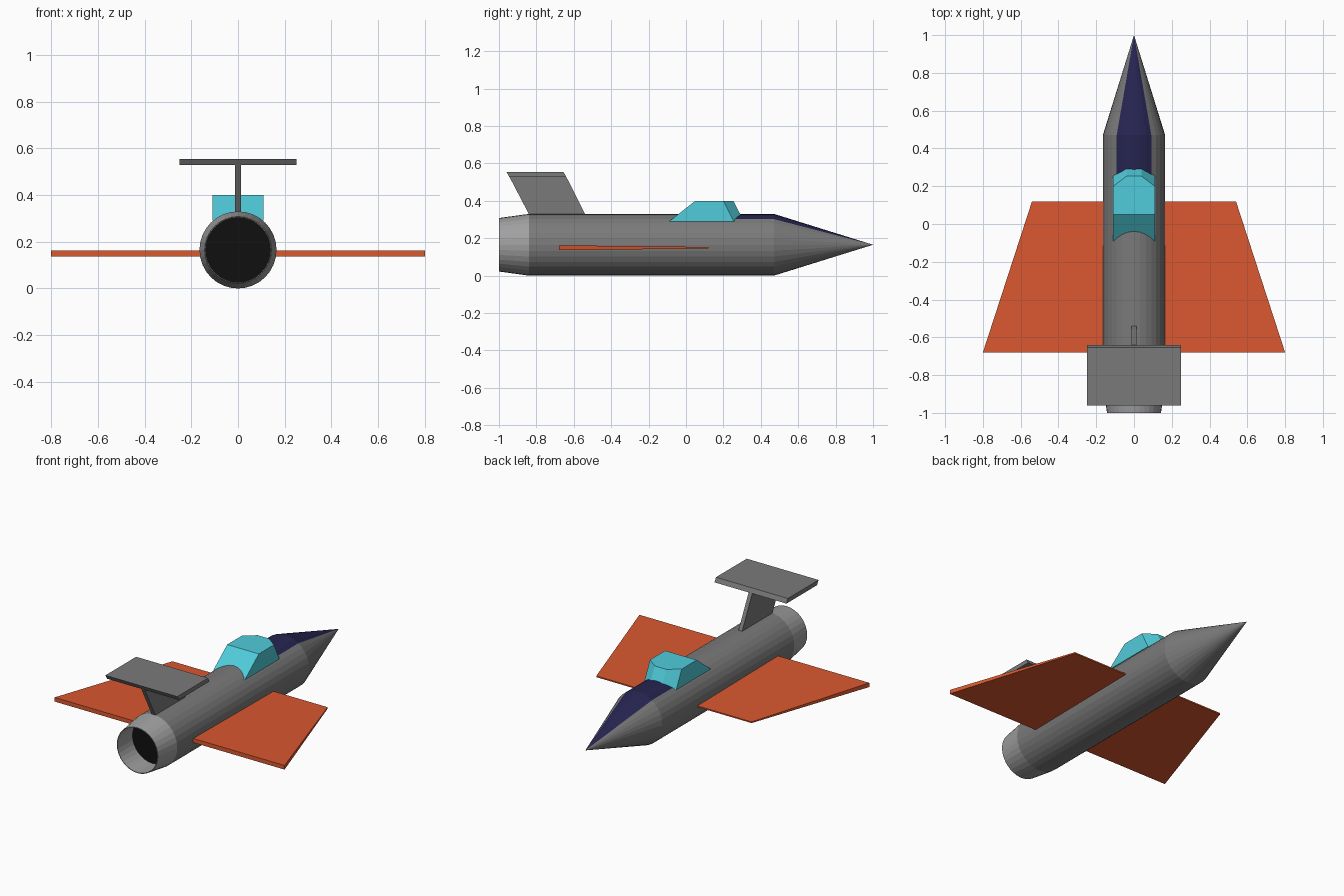
import bpy, bmesh, math

if "Cube" in bpy.data.objects:
    bpy.data.objects.remove(bpy.data.objects["Cube"])


def material(name, r, g, b):
    lin = [c / 12.92 if c <= 0.04045 else ((c + 0.055) / 1.055) ** 2.4
           for c in (r / 255, g / 255, b / 255)]
    m = bpy.data.materials.new(name)
    m.diffuse_color = (*lin, 1)
    m.use_nodes = True
    m.node_tree.nodes["Principled BSDF"].inputs["Base Color"].default_value = m.diffuse_color
    return m


GREY = material("body grey", 122, 122, 122)
LIGHT = material("nozzle light grey", 160, 160, 160)
NAVY = material("nose navy", 38, 36, 80)
BLACK = material("exhaust black", 16, 16, 16)
ORANGE = material("wing orange", 218, 88, 47)
CYAN = material("canopy cyan", 80, 204, 218)

SIDES, AXIS_Z = 32, 0.165


def finish(name, bm, mats, recalc=True):
    if recalc:
        bmesh.ops.recalc_face_normals(bm, faces=bm.faces)
    me = bpy.data.meshes.new(name)
    bm.to_mesh(me)
    bm.free()
    for m in mats:
        me.materials.append(m)
    ob = bpy.data.objects.new(name, me)
    bpy.context.collection.objects.link(ob)
    return ob


def loft(name, lower, upper, mat):
    """Solid between two matching outlines."""
    bm = bmesh.new()
    a = [bm.verts.new(p) for p in lower]
    b = [bm.verts.new(p) for p in upper]
    bm.faces.new(a)
    bm.faces.new(b)
    for i in range(len(a)):
        j = (i + 1) % len(a)
        bm.faces.new((a[i], a[j], b[j], b[i]))
    return finish(name, bm, [mat])


def mirrored(half, z):
    """Full outline in x from its right half."""
    return [(x, y, z) for x, y in half] + [(-x, y, z) for x, y in reversed(half)]


def lathe(name, profile, mats, rule):
    """Turn (y, radius) points around the fuselage axis; rule picks the material."""
    bm = bmesh.new()
    rings = []
    for y, r in profile:
        if r == 0:
            rings.append([bm.verts.new((0, y, AXIS_Z))] * SIDES)
        else:
            rings.append([bm.verts.new((r * math.sin(2 * math.pi * i / SIDES), y,
                                        AXIS_Z + r * math.cos(2 * math.pi * i / SIDES)))
                          for i in range(SIDES)])
    for k in range(len(rings) - 1):
        for i in range(SIDES):
            j = (i + 1) % SIDES
            quad = [rings[k][i], rings[k][j], rings[k + 1][j], rings[k + 1][i]]
            f = bm.faces.new(list(dict.fromkeys(quad)))
            f.material_index = rule(k, i)
    return finish(name, bm, mats)


# Fuselage with hollow exhaust; top six strips of the nose are navy
def body_rule(k, i):
    if k == 0:
        return 2
    if k in (1, 2, 3):
        return 3
    return 1 if k >= 5 and (i < 3 or i >= SIDES - 3) else 0


lathe("fuselage",
      [(-0.85, 0), (-0.85, 0.139), (-1.0, 0.139), (-1.0, 0.143), (-0.84, 0.165),
       (0.2, 0.165), (0.47, 0.165), (1.0, 0)],
      [GREY, NAVY, BLACK, LIGHT], body_rule)

# Canopy with chamfered windscreen
loft("canopy",
     mirrored([(0.11, -0.09), (0.11, 0.255), (0.04, 0.31)], 0.29),
     mirrored([(0.11, 0.05), (0.11, 0.2), (0.04, 0.253)], 0.40), CYAN)

# Wings, thicker at the trailing edge
wing = [(0.80, -0.68), (0.54, 0.12)]
half_thick = {-0.68: 0.013, 0.12: 0.004}
loft("wings",
     [(x, y, 0.149 - half_thick[y]) for x, y, _ in mirrored(wing, 0)],
     [(x, y, 0.149 + half_thick[y]) for x, y, _ in mirrored(wing, 0)], ORANGE)

# Swept tail fin and the tailplane on top of it
loft("tail_fin",
     mirrored([(0.0125, -0.825), (0.0125, -0.525)], 0.30),
     mirrored([(0.0125, -0.945), (0.0125, -0.641)], 0.53), GREY)
loft("tailplane",
     mirrored([(0.25, -0.945), (0.25, -0.641)], 0.528),
     mirrored([(0.25, -0.96), (0.25, -0.655)], 0.555), GREY)
